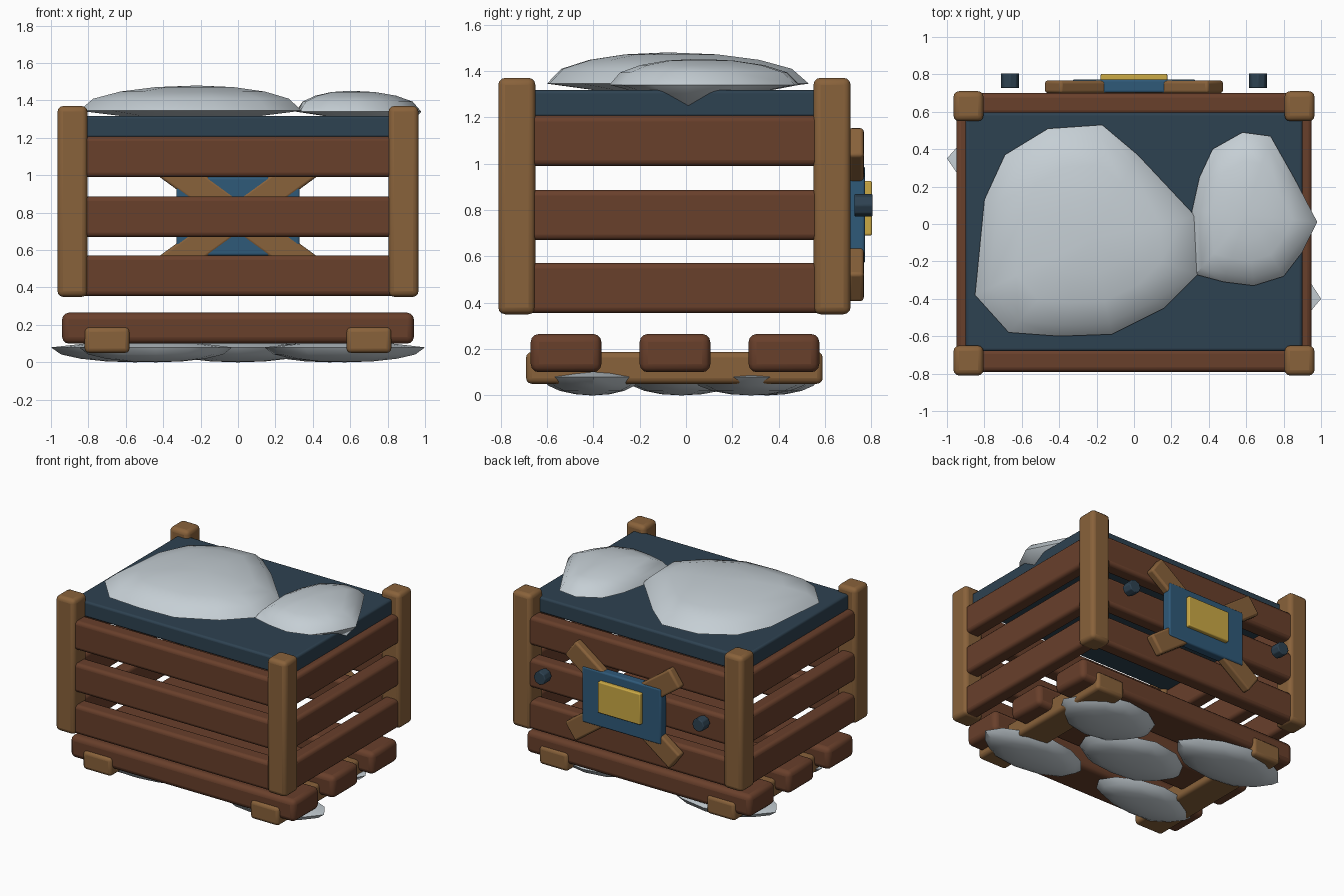
import bpy, bmesh, math, random
from mathutils import Vector

random.seed(4)
if "Cube" in bpy.data.objects:
    bpy.data.objects.remove(bpy.data.objects["Cube"], do_unlink=True)


def material(name, rgb):
    m = bpy.data.materials.new(name)
    m.use_nodes = True
    m.diffuse_color = (*rgb, 1)
    m.node_tree.nodes["Principled BSDF"].inputs["Base Color"].default_value = (*rgb, 1)
    return m


DARK_WOOD = material("dark wood", (0.14, 0.05, 0.024))
LIGHT_WOOD = material("light wood", (0.25, 0.122, 0.043))
NAVY = material("dark navy", (0.027, 0.054, 0.082))
BLUE = material("blue paint", (0.028, 0.1, 0.19))
GOLD = material("gold", (0.6, 0.4, 0.06))
STONE = material("pale stone", (0.56, 0.62, 0.66))


def finish(bm, name, mat, location=(0, 0, 0), bevel=0, angle=40):
    bmesh.ops.recalc_face_normals(bm, faces=bm.faces)
    mesh = bpy.data.meshes.new(name)
    bm.to_mesh(mesh)
    bm.free()
    mesh.materials.append(mat)
    ob = bpy.data.objects.new(name, mesh)
    ob.location = location
    bpy.context.collection.objects.link(ob)
    if bevel:
        mod = ob.modifiers.new("soft edges", "BEVEL")
        mod.width = bevel
        mod.segments = 3
    bpy.ops.object.select_all(action="DESELECT")
    ob.select_set(True)
    bpy.context.view_layer.objects.active = ob
    bpy.ops.object.shade_smooth_by_angle(angle=math.radians(angle))
    return ob


def box(name, mat, x, y, z, bevel=0.025):
    """Box given as (low, high) ranges on each axis."""
    bm = bmesh.new()
    bmesh.ops.create_cube(bm, size=1)
    ranges = (x, y, z)
    bmesh.ops.scale(bm, vec=[b - a for a, b in ranges], verts=bm.verts)
    return finish(bm, name, mat, [(a + b) / 2 for a, b in ranges], bevel)


def mound(name, outline, rim, top, bottom, peak, low):
    """Rounded slab: outline rings shrink towards a peak above and a low point below."""
    bm = bmesh.new()
    rings = []
    for t in (1, 0.88, 0.65, 0.35):
        z = rim + (top - rim) * math.sqrt(1 - t * t)
        rings.append([bm.verts.new((peak[0] + (x - peak[0]) * t,
                                    peak[1] + (y - peak[1]) * t, z)) for x, y in outline])
    n = len(outline)
    for a, b in zip(rings, rings[1:]):
        for i in range(n):
            j = (i + 1) % n
            bm.faces.new((a[i], a[j], b[j], b[i]))
    tip = bm.verts.new((*peak, top))
    base = bm.verts.new((*low, bottom))
    for i in range(n):
        j = (i + 1) % n
        bm.faces.new((rings[-1][i], rings[-1][j], tip))
        bm.faces.new((rings[0][j], rings[0][i], base))
    return finish(bm, name, STONE, angle=45)


# Corner posts
for sx, side in ((-1, "right"), (1, "left")):
    px = 0.885 * sx
    for py, end in ((-0.73, "front"), (0.63, "back")):
        box(f"{end}_{side}_post", LIGHT_WOOD, (px - 0.08, px + 0.08),
            (py - 0.08, py + 0.08), (0.35, 1.37), 0.03)

# Three slats on each wall
for i, z in enumerate((0.355, 0.67, 0.99)):
    span = (z, z + 0.217)
    box(f"front_slat_{i}", DARK_WOOD, (-0.85, 0.85), (-0.79, -0.67), span)
    box(f"back_slat_{i}", DARK_WOOD, (-0.85, 0.85), (0.585, 0.7), span)
    box(f"right_slat_{i}", DARK_WOOD, (-0.95, -0.84), (-0.69, 0.59), span)
    box(f"left_slat_{i}", DARK_WOOD, (0.84, 0.95), (-0.69, 0.59), span)

# Lid
box("lid", NAVY, (-0.9, 0.9), (-0.68, 0.595), (1.2, 1.318), 0.015)

# Pallet base
for i, y in enumerate((-0.67, -0.2, 0.27)):
    box(f"pallet_plank_{i}", DARK_WOOD, (-0.94, 0.94), (y, y + 0.305), (0.1, 0.265), 0.035)
for sx in (-1, 1):
    box("pallet_runner", LIGHT_WOOD, (0.7 * sx - 0.12, 0.7 * sx + 0.12),
        (-0.69, 0.59), (0.05, 0.188), 0.025)

# Crossed braces, panel and plate on the back
for s in (-1, 1):
    brace = box("back_brace", LIGHT_WOOD, (-0.54, 0.54), (0.7, 0.767), (0.704, 0.856), 0.015)
    brace.rotation_euler.y = s * math.radians(36)
box("back_panel", BLUE, (-0.33, 0.33), (0.702, 0.773), (0.57, 0.99), 0.012)
box("gold_plate", GOLD, (-0.178, 0.178), (0.75, 0.803), (0.69, 0.925), 0.008)

# Knobs beside the panel
for sx in (-1, 1):
    bm = bmesh.new()
    bmesh.ops.create_cone(bm, cap_ends=True, segments=8, radius1=0.05, radius2=0.05, depth=0.078)
    knob = finish(bm, "knob", NAVY, (0.663 * sx, 0.766, 0.82), 0.006, 30)
    knob.rotation_euler = (math.pi / 2, 0, 0)

# Mounds lying on the lid
large = [(-0.85, -0.38), (-0.8, 0.13), (-0.69, 0.37), (-0.46, 0.51), (-0.17, 0.53), (0.02, 0.37),
         (0.33, 0.04), (0.34, -0.27), (0.16, -0.45), (-0.12, -0.59), (-0.4, -0.6), (-0.67, -0.58)]
small = [(0.31, 0.07), (0.35, 0.25), (0.42, 0.4), (0.58, 0.49), (0.73, 0.47), (0.86, 0.24),
         (0.98, 0.01), (0.9, -0.15), (0.8, -0.28), (0.64, -0.33), (0.48, -0.31), (0.33, -0.27)]
mound("large_mound", large, 1.345, 1.48, 1.27, (-0.22, -0.08), (-0.25, -0.05))
mound("small_mound", small, 1.34, 1.452, 1.25, (0.6, 0.05), (0.9, 0.01))

# Flat stones under the pallet
stones = [(-0.55, 0.35, 0.45, 0.24), (0.57, -0.4, 0.43, 0.22), (0.49, 0.28, 0.38, 0.26),
          (0, -0.02, 0.42, 0.25), (-0.44, -0.41, 0.41, 0.21)]
for k, (cx, cy, rx, ry) in enumerate(stones):
    outline = []
    for i in range(12):
        a = math.tau * i / 12
        r = 1 if i % 6 == 0 else random.uniform(0.9, 1.03)
        outline.append((cx + rx * r * math.cos(a), cy + ry * r * math.sin(a)))
    # Built upside down in height so the rounded side faces the ground
    mound(f"ground_stone_{k}", outline, 0.08, 0.0, 0.13, (cx, cy), (cx, cy))
